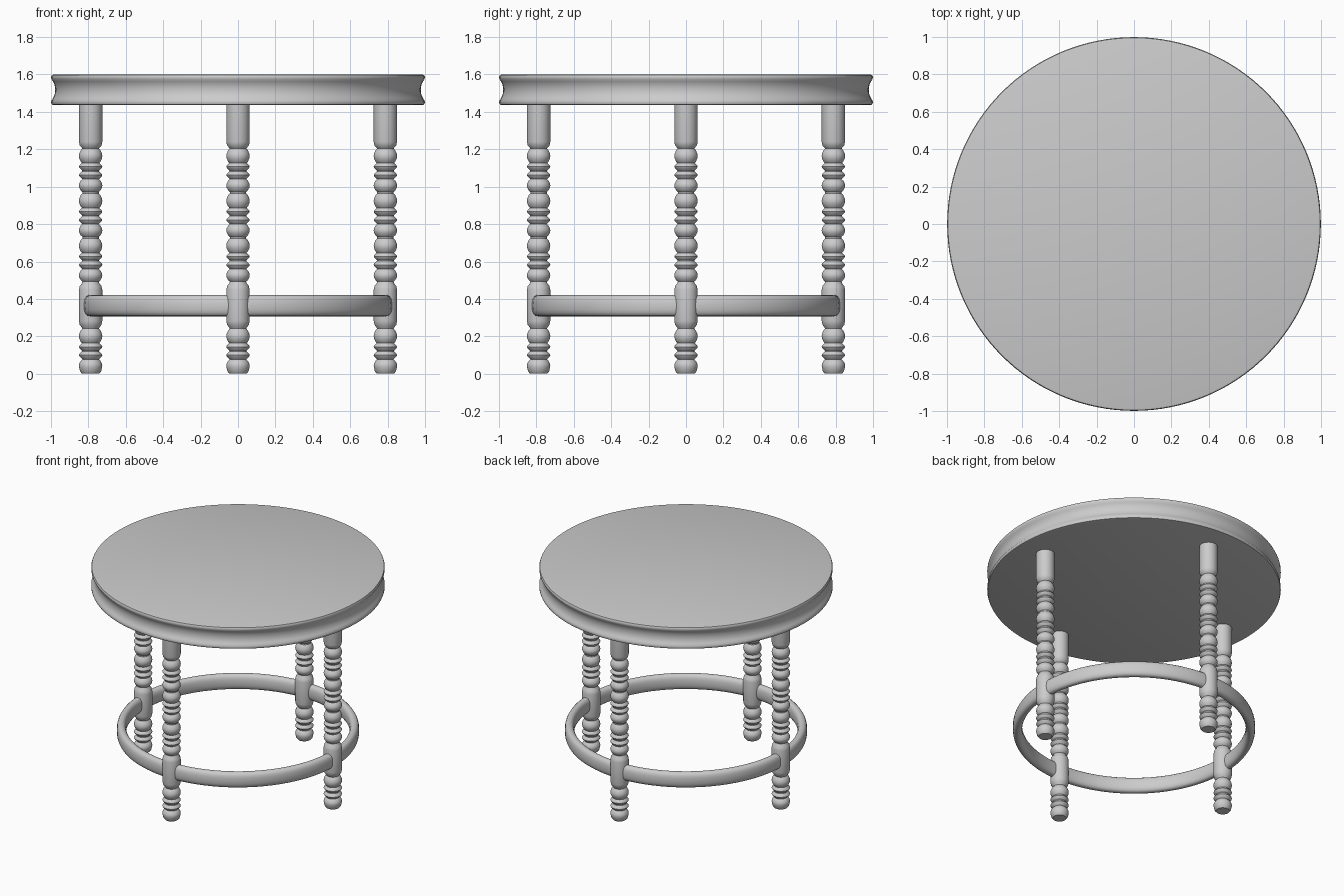
import bpy, bmesh, math

if "Cube" in bpy.data.objects:
    bpy.data.objects.remove(bpy.data.objects["Cube"])


def lathe(name, profile, steps, closed=False, angle=40):
    """Revolve (radius, z) points about the z axis."""
    bm = bmesh.new()
    verts = [bm.verts.new((r, 0, z)) for r, z in profile]
    edges = [bm.edges.new(p) for p in zip(verts, verts[1:])]
    if closed:
        edges.append(bm.edges.new((verts[-1], verts[0])))
    bmesh.ops.spin(bm, geom=verts + edges, cent=(0, 0, 0), axis=(0, 0, 1),
                   angle=math.tau, steps=steps)
    bmesh.ops.remove_doubles(bm, verts=bm.verts, dist=1e-5)
    bmesh.ops.recalc_face_normals(bm, faces=bm.faces)
    mesh = bpy.data.meshes.new(name)
    bm.to_mesh(mesh)
    bm.free()
    obj = bpy.data.objects.new(name, mesh)
    bpy.context.collection.objects.link(obj)
    bpy.context.view_layer.objects.active = obj
    obj.select_set(True)
    bpy.ops.object.shade_smooth_by_angle(angle=math.radians(angle))
    obj.select_set(False)
    return obj


# Round top with a hollowed edge
half = [(0, 0.082), (0.985, 0.082), (0.995, 0.079), (0.999, 0.07), (0.998, 0.058),
        (0.989, 0.045), (0.982, 0.03), (0.978, 0.015), (0.977, 0)]
edge = half + [(r, -z) for r, z in half[-2::-1]]
lathe("table_top", [(r, 1.518 + z) for r, z in edge], 128)


# Turned leg: repeating groups of bead, two discs, bead
def bead(z, r=0.0625, h=0.04):
    return [(0.044, z - h), (0.053, z - 0.75 * h), (0.061, z - 0.3 * h), (r, z),
            (0.061, z + 0.3 * h), (0.053, z + 0.75 * h), (0.044, z + h)]


def disc(z):
    return [(0.046, z - 0.02), (0.060, z - 0.006), (0.0625, z),
            (0.060, z + 0.006), (0.046, z + 0.02)]


def group(z):
    return bead(z, h=0.034) + disc(z + 0.056) + disc(z + 0.101) + bead(z + 0.158)


def block(z0, z1):
    return [(0.047, z0), (0.058, z0 + 0.014), (0.0625, z0 + 0.035),
            (0.0625, z1 - 0.035), (0.058, z1 - 0.014), (0.047, z1)]


foot = [(0, 0), (0.046, 0), (0.056, 0.012)] + group(0.043)[2:]
leg_profile = foot + block(0.247, 0.483)
for z in (0.526, 0.766, 1.006):
    leg_profile += group(z)
leg_profile += [(0.047, 1.208), (0.058, 1.22), (0.0625, 1.24), (0.0625, 1.45), (0, 1.45)]

LEG_RADIUS = 0.788
names = ("right_leg", "back_leg", "left_leg", "front_leg")
for i, name in enumerate(names):
    a = i * math.pi / 2
    leg = lathe(name, leg_profile, 32)
    leg.location = (LEG_RADIUS * math.cos(a), LEG_RADIUS * math.sin(a), 0)

# Ring stretcher with a rounded, upright cross-section
section = []
for i in range(20):
    a = math.tau * i / 20
    c, s = math.cos(a), math.sin(a)
    section.append((0.793 + 0.032 * math.copysign(abs(c) ** 0.8, c),
                    0.364 + 0.057 * math.copysign(abs(s) ** 0.8, s)))
lathe("ring_stretcher", section, 96, closed=True, angle=60)
